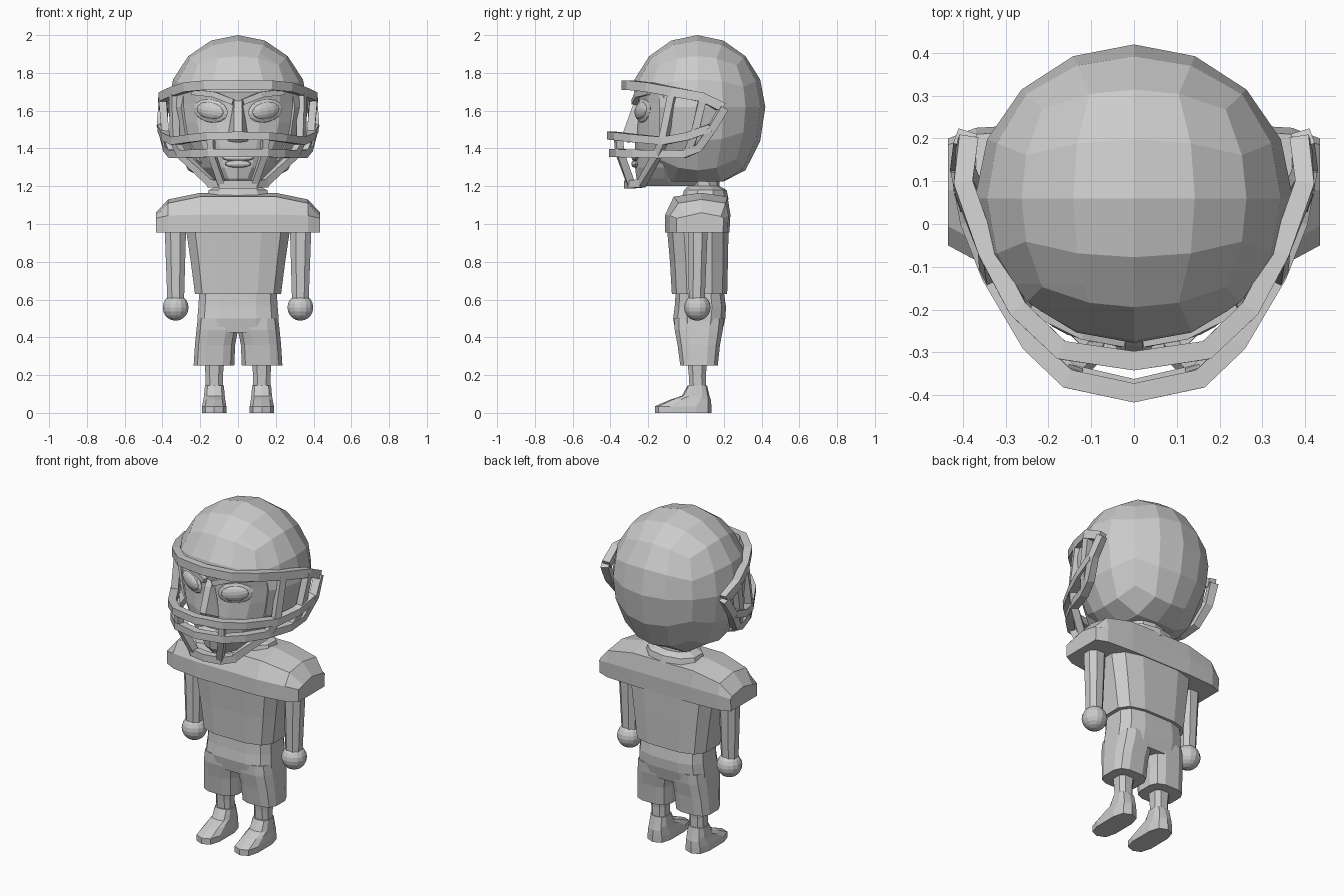
import bpy, bmesh, math
from mathutils import Vector, Matrix

grey = bpy.data.materials.new("plain grey")
grey.diffuse_color = (0.6, 0.6, 0.6, 1)


def finish(name, bm):
    bmesh.ops.recalc_face_normals(bm, faces=bm.faces)
    me = bpy.data.meshes.new(name)
    bm.to_mesh(me)
    bm.free()
    me.materials.append(grey)
    ob = bpy.data.objects.new(name, me)
    bpy.context.collection.objects.link(ob)
    return ob


def loft(name, rings):
    bm = bmesh.new()
    rows = [[bm.verts.new(p) for p in r] for r in rings]
    n = len(rows[0])
    for a, b in zip(rows, rows[1:]):
        for i in range(n):
            j = (i + 1) % n
            bm.faces.new((a[i], a[j], b[j], b[i]))
    bm.faces.new(rows[0])
    bm.faces.new(rows[-1])
    return finish(name, bm)


def ring(z, x0, x1, y0, y1, n=12, power=0.6):
    """Rounded-box outline at height z filling the given x and y range."""
    pts = []
    for i in range(n):
        a = 2 * math.pi * (i + 0.5) / n
        c, s = math.cos(a), math.sin(a)
        m = math.cos(math.pi / n) ** power
        pts.append(((x0 + x1) / 2 + (x1 - x0) / 2 * math.copysign(abs(c) ** power, c) / m,
                    (y0 + y1) / 2 + (y1 - y0) / 2 * math.copysign(abs(s) ** power, s) / m, z))
    return pts


def bar(name, pts, w=0.045, h=0.042):
    """Square rod swept along a path, kept facing outward from the head."""
    pts = [Vector(p) for p in pts]
    rings = []
    for i, p in enumerate(pts):
        t = (pts[min(i + 1, len(pts) - 1)] - pts[max(i - 1, 0)]).normalized()
        out = p - Vector((0, 0.06, p.z))
        out = (out - t * out.dot(t)).normalized()
        b = t.cross(out)
        rings.append([p + out * (w / 2 * u) + b * (h / 2 * v)
                      for u, v in ((1, 1), (1, -1), (-1, -1), (-1, 1))])
    loft(name, rings)


def flip(pts, s=-1):
    return [(s * x, y, z) for x, y, z in pts]


def full(pts):
    """Path from the middle outward, mirrored to both sides."""
    return flip(pts[:0:-1]) + pts


def ball(name, loc, scale, rz=0, ry=0, seg=12, rings=8):
    bm = bmesh.new()
    m = (Matrix.Translation(loc) @ Matrix.Rotation(rz, 4, 'Z')
         @ Matrix.Rotation(ry, 4, 'Y') @ Matrix.Diagonal((*scale, 1)))
    bmesh.ops.create_uvsphere(bm, u_segments=seg, v_segments=rings, radius=1, matrix=m)
    return finish(name, bm)


# helmet: faceted cube-sphere, flattened below, with a face opening
bm = bmesh.new()
bmesh.ops.create_cube(bm, size=2)
bmesh.ops.subdivide_edges(bm, edges=bm.edges[:], cuts=3, use_grid_fill=True)
for v in bm.verts:
    d = Vector([math.tan(c * math.pi / 4) for c in v.co]).normalized()
    z = d.z * (0.38 if d.z > 0 else 0.475)
    v.co = (d.x * 0.372, 0.06 + d.y * 0.36, max(1.62 + z, 1.225))
cut_y, cut_z = -0.14, 1.735
for co, no in (((0, cut_y, 0), (0, 1, 0)), ((0, 0, cut_z), (0, 0, 1))):
    bmesh.ops.bisect_plane(bm, geom=bm.verts[:] + bm.edges[:] + bm.faces[:],
                           plane_co=co, plane_no=no)
gone = [f for f in bm.faces
        if f.calc_center_median().y < cut_y and f.calc_center_median().z < cut_z]
bmesh.ops.delete(bm, geom=gone, context='FACES')
helmet = finish("helmet", bm)
mod = helmet.modifiers.new("thickness", 'SOLIDIFY')
mod.thickness, mod.offset = 0.025, -1

# face
rows = [(1.20, 0.09, -0.23), (1.24, 0.13, -0.262), (1.30, 0.19, -0.27),
        (1.37, 0.235, -0.268), (1.45, 0.275, -0.27), (1.54, 0.30, -0.262),
        (1.64, 0.31, -0.262), (1.70, 0.305, -0.275), (1.76, 0.29, -0.245)]
face = []
for z, w, y in rows:
    half = [(w * 0.38, y + 0.02, z), (w * 0.72, y + 0.065, z),
            (w, y + 0.15, z), (w * 0.95, 0.08, z)]
    face.append(flip(half[::-1]) + [(0, y, z)] + half)
loft("face", face)

# nose
bm = bmesh.new()
for p in ((-0.02, -0.25, 1.67), (0.02, -0.25, 1.67), (-0.02, -0.285, 1.62),
          (0.02, -0.285, 1.62), (-0.02, -0.335, 1.48), (0.02, -0.335, 1.48),
          (-0.06, -0.25, 1.44), (0.06, -0.25, 1.44), (0, -0.31, 1.43)):
    bm.verts.new(p)
bmesh.ops.convex_hull(bm, input=bm.verts[:])
finish("nose", bm)

# mouth, eyes and brows
ball("upper_lip", (0, -0.268, 1.35), (0.085, 0.02, 0.018))
ball("lower_lip", (0, -0.268, 1.318), (0.07, 0.022, 0.02))
for s, side in ((-1, "left"), (1, "right")):
    ball(side + "_eyelid", (s * 0.145, -0.228, 1.60), (0.1, 0.018, 0.062), s * 0.4, -s * 0.18)
    ball(side + "_eye", (s * 0.145, -0.233, 1.60), (0.082, 0.028, 0.046), s * 0.4, -s * 0.18)
    bar(side + "_brow", flip([(0.025, -0.268, 1.645), (0.12, -0.25, 1.685),
                              (0.24, -0.19, 1.70)], s), 0.04, 0.03)

# face guard: long rails running round the front
bar("guard_top_rail", full([(0, -0.32, 1.735), (0.17, -0.295, 1.735), (0.27, -0.20, 1.725),
                            (0.34, -0.07, 1.70), (0.40, 0.09, 1.67), (0.39, 0.195, 1.615)]),
    0.045, 0.05)
bar("guard_upper_rail", full([(0, -0.395, 1.468), (0.155, -0.362, 1.465), (0.24, -0.28, 1.455),
                              (0.335, -0.12, 1.44), (0.385, 0.01, 1.465), (0.405, 0.13, 1.51)]))
bar("guard_lower_rail", full([(0, -0.385, 1.375), (0.15, -0.35, 1.375), (0.23, -0.27, 1.373),
                              (0.30, -0.15, 1.37), (0.345, -0.01, 1.37), (0.375, 0.07, 1.405),
                              (0.405, 0.14, 1.51), (0.395, 0.2, 1.615)]))
bar("guard_chin_rail", full([(0, -0.305, 1.21), (0.09, -0.29, 1.21), (0.145, -0.23, 1.215)]))

# face guard: uprights on each side
for s, side in ((-1, "left"), (1, "right")):
    bar(side + "_guard_front_upright", flip([(0.34, -0.07, 1.70), (0.335, -0.12, 1.44),
                                             (0.30, -0.15, 1.37), (0.14, -0.235, 1.215)], s), 0.04, 0.04)
    bar(side + "_guard_rear_upright", flip([(0.40, 0.09, 1.67), (0.385, 0.045, 1.475),
                                            (0.35, 0.01, 1.38)], s), 0.04, 0.04)
    bar(side + "_guard_chin_upright", flip([(0.145, -0.36, 1.475), (0.14, -0.35, 1.375),
                                            (0.085, -0.29, 1.21)], s), 0.04, 0.035)

# neck with flared collar
loft("neck", [ring(1.13, -0.17, 0.17, -0.02, 0.22, 10, 0.9),
              ring(1.18, -0.155, 0.155, -0.005, 0.21, 10, 0.9),
              ring(1.20, -0.11, 0.11, 0.015, 0.175, 10, 0.9),
              ring(1.30, -0.11, 0.11, -0.01, 0.17, 10, 0.9)])

# shoulder pads: sections running from side to side
pads = []
for x, top, mid, y0, y1 in ((0.435, 1.06, 1.03, -0.05, 0.2), (0.37, 1.13, 1.045, -0.085, 0.225),
                            (0.2, 1.165, 1.05, -0.11, 0.235)):
    pads.append([(x, y0, 0.955), (x, y0, mid), (x, y0 + 0.045, top - 0.02), (x, 0.08, top),
                 (x, y1 - 0.015, top - 0.02), (x, y1, mid), (x, y1 - 0.005, 0.955)])
loft("shoulder_pads", pads + [flip(r) for r in pads[::-1]])

# shirt
loft("shirt", [ring(0.63, -0.228, 0.228, -0.075, 0.218),
               ring(0.80, -0.25, 0.25, -0.085, 0.222),
               ring(0.97, -0.275, 0.275, -0.1, 0.225)])

# shorts
loft("shorts_hips", [ring(0.425, -0.215, 0.215, -0.055, 0.19),
                     ring(0.50, -0.215, 0.215, -0.068, 0.208),
                     ring(0.56, -0.21, 0.21, -0.06, 0.212),
                     ring(0.64, -0.205, 0.205, -0.055, 0.2)])

for s, side in ((-1, "left"), (1, "right")):
    def limb(name, rows, n=8, power=0.75):
        loft(side + name, [flip(ring(*r, n, power), s) for r in rows])

    limb("_shorts_leg", [(0.25, 0.02, 0.235, -0.03, 0.168), (0.36, 0.015, 0.228, -0.045, 0.18),
                         (0.44, 0.0, 0.22, -0.06, 0.195), (0.5, 0.0, 0.213, -0.06, 0.2)], 12, 0.65)
    limb("_shin", [(0.10, 0.08, 0.17, 0.02, 0.105), (0.2, 0.08, 0.172, 0.015, 0.105),
                   (0.30, 0.07, 0.18, 0.005, 0.115)])
    limb("_shoe", [(0.0, 0.062, 0.19, -0.16, 0.13), (0.035, 0.062, 0.19, -0.16, 0.13),
                   (0.07, 0.068, 0.183, -0.08, 0.128), (0.09, 0.07, 0.18, -0.02, 0.122),
                   (0.145, 0.075, 0.175, 0.01, 0.11)], 10, 0.65)
    limb("_arm", [(0.56, 0.285, 0.375, 0.015, 0.1), (0.62, 0.285, 0.375, 0.015, 0.1),
                  (0.97, 0.275, 0.388, 0.01, 0.115)], 8, 0.9)
    ball(side + "_hand", (s * 0.33, 0.06, 0.558), (0.07, 0.07, 0.07), 0, 0, 14, 10)
